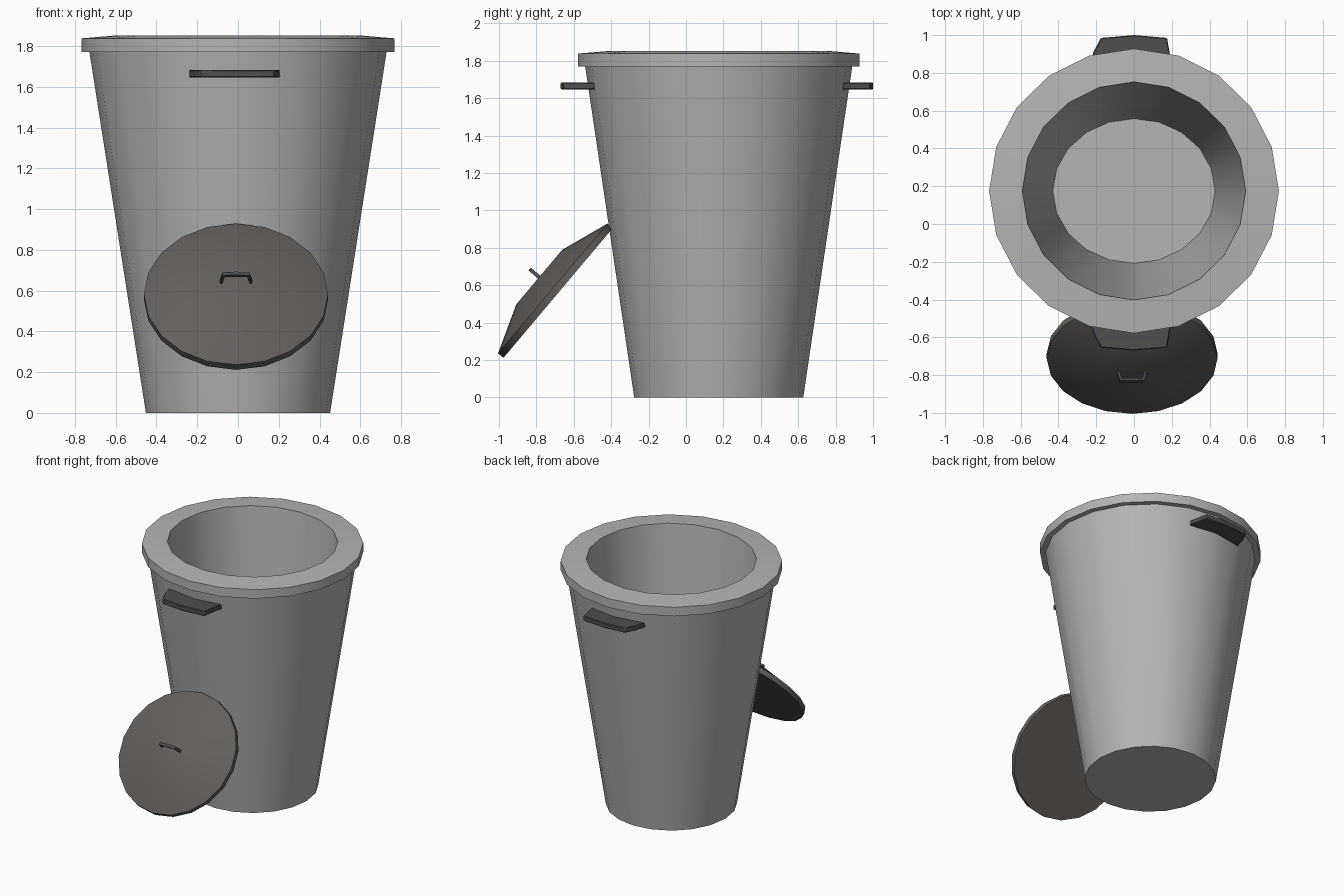
import bpy, bmesh, math
from mathutils import Matrix

if "Cube" in bpy.data.objects:
    bpy.data.objects.remove(bpy.data.objects["Cube"])

SIDES = 20
CENTRE_Y = 0.175


def material(name, rgb):
    m = bpy.data.materials.new(name)
    m.diffuse_color = (*rgb, 1)
    m.use_nodes = True
    m.node_tree.nodes["Principled BSDF"].inputs["Base Color"].default_value = m.diffuse_color
    return m


def finish(name, bm, mat, smooth):
    bmesh.ops.recalc_face_normals(bm, faces=bm.faces)
    me = bpy.data.meshes.new(name)
    bm.to_mesh(me)
    bm.free()
    me.shade_smooth()
    me.set_sharp_from_angle(angle=math.radians(smooth))
    me.materials.append(mat)
    ob = bpy.data.objects.new(name, me)
    bpy.context.collection.objects.link(ob)
    return ob


def lathe(name, profile, mat):
    """Stack of (x radius, y radius, z) rings, capped at both ends."""
    bm = bmesh.new()
    rings = []
    for rx, ry, z in profile:
        angles = [2 * math.pi * i / SIDES for i in range(SIDES)]
        rings.append([bm.verts.new((rx * math.cos(a), ry * math.sin(a), z)) for a in angles])
    for lo, hi in zip(rings, rings[1:]):
        for i in range(SIDES):
            j = (i + 1) % SIDES
            bm.faces.new((lo[i], lo[j], hi[j], hi[i]))
    bm.faces.new(rings[0])
    bm.faces.new(rings[-1])
    return finish(name, bm, mat, 30)


def slab(name, outline, thickness, mat):
    """Flat outline extruded evenly about z = 0."""
    bm = bmesh.new()
    face = bm.faces.new([bm.verts.new((x, y, -thickness / 2)) for x, y in outline])
    ext = bmesh.ops.extrude_face_region(bm, geom=[face])
    top = [v for v in ext["geom"] if isinstance(v, bmesh.types.BMVert)]
    bmesh.ops.translate(bm, verts=top, vec=(0, 0, thickness))
    return finish(name, bm, mat, 40)


bin_mat = material("bin_grey", (0.46, 0.46, 0.46))
lid_mat = material("lid_brown_grey", (0.125, 0.112, 0.104))
handle_mat = material("handle_dark_grey", (0.08, 0.077, 0.075))

# Bin: tapered wall, overhanging rim, sloping inside wall and floor
body = lathe("bin_body", [(0.452, 0.452, 0), (0.729, 0.714, 1.77), (0.767, 0.753, 1.77),
                          (0.767, 0.753, 1.838), (0.591, 0.577, 1.853), (0.43, 0.383, 0.05)], bin_mat)
body.location.y = CENTRE_Y

# Grip handles under the rim, front and back
grip = [(-0.24, 0.64), (-0.215, 0.735), (-0.175, 0.81), (0, 0.825),
        (0.175, 0.81), (0.188, 0.735), (0.206, 0.64)]
for name, s, out in (("back_handle", 1, 0), ("front_handle", -1, 0.02)):
    ob = slab(name, [(x, s * (r + out)) for x, r in grip], 0.038, handle_mat)
    ob.location = (0, CENTRE_Y, 1.665)
    bev = ob.modifiers.new("soft_edge", "BEVEL")
    bev.width = 0.005
    bev.segments = 1

# Lid: shallow cone with a flat top, leaning against the front
lean = Matrix.Translation((-0.01, -0.684, 0.558)) @ Matrix.Rotation(math.radians(49.9), 4, "X")
lid = lathe("lid", [(0.452, 0.453, 0), (0.452, 0.453, 0.038), (0.19, 0.19, 0.132)], lid_mat)
lid.matrix_world = lean

# Lid handle: small staple standing on the lid
staple = [(-0.082, 0.12), (-0.066, 0.193), (0, 0.198), (0.066, 0.193), (0.082, 0.12),
          (0.07, 0.12), (0.055, 0.18), (-0.055, 0.18), (-0.07, 0.12)]
grip_bar = slab("lid_handle", staple, 0.02, handle_mat)
grip_bar.matrix_world = lean @ Matrix.Rotation(math.radians(90), 4, "X")
